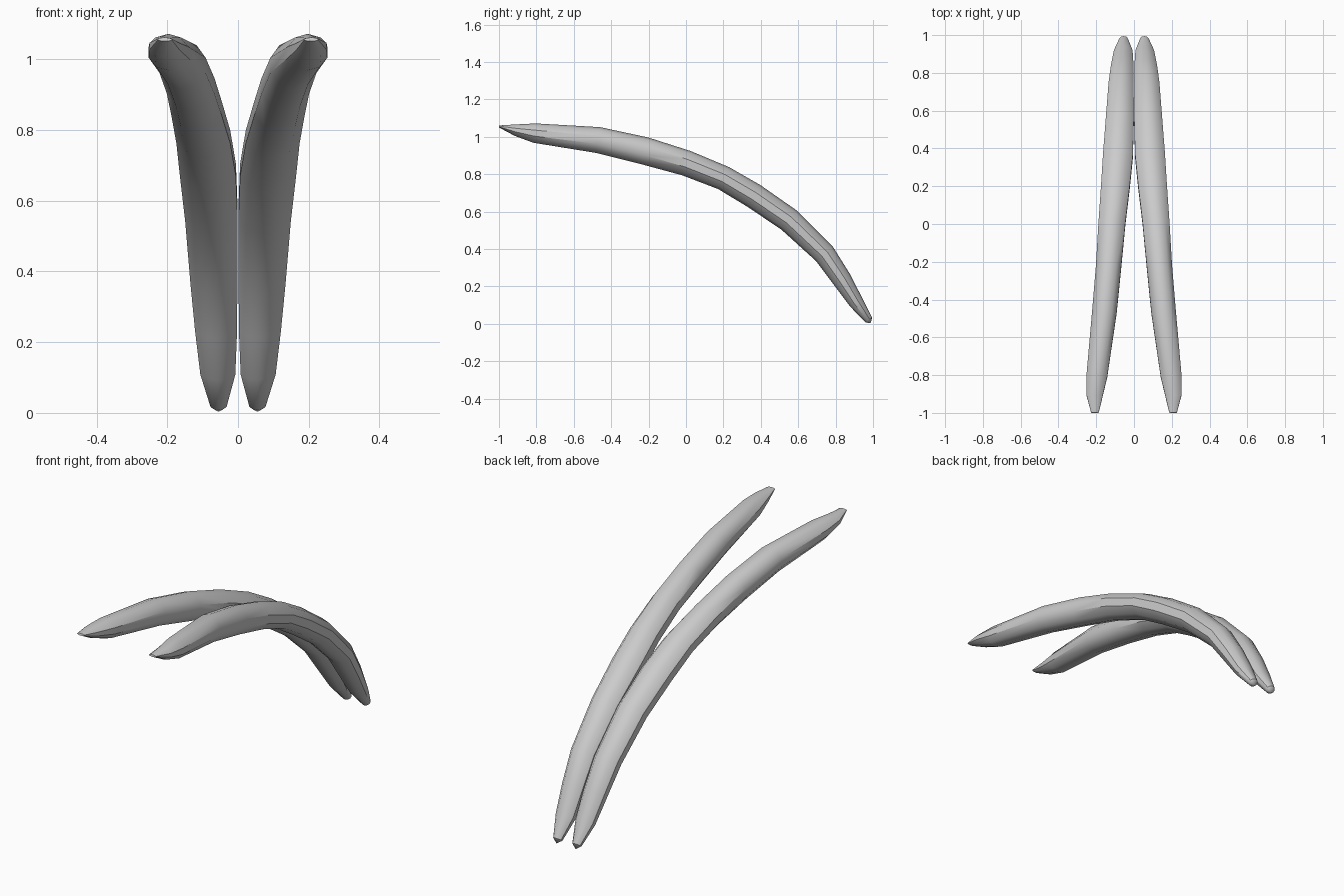
import bpy
import bmesh
from math import cos, sin, pi
from mathutils import Vector

cube = bpy.data.objects.get("Cube")
if cube:
    bpy.data.objects.remove(cube, do_unlink=True)

grey = bpy.data.materials.new("pale grey")
grey.use_nodes = True
colour = (0.6, 0.6, 0.6, 1)
grey.diffuse_color = colour
grey.node_tree.nodes["Principled BSDF"].inputs["Base Color"].default_value = colour

# Stations along one curved horn: x, y, z, half width, half thickness
PATH = [
    (.207, -1.0, 1.056, .020, .005),
    (.208, -.91, 1.036, .043, .030),
    (.197, -.81, 1.020, .056, .050),
    (.157, -.47, .983, .066, .067),
    (.134, -.22, .925, .068, .071),
    (.117, 0, .860, .072, .066),
    (.098, .20, .780, .077, .063),
    (.085, .36, .686, .080, .065),
    (.075, .55, .556, .075, .063),
    (.068, .74, .375, .067, .057),
    (.062, .832, .240, .060, .050),
    (.057, .91, .115, .050, .038),
    (.055, .977, .021, .023, .021),
]
SIDES = 10


def build_horn(name, side):
    bm = bmesh.new()
    rings = []
    for i, (x, y, z, width, thick) in enumerate(PATH):
        # Tilt each cross-section square to the curve
        before, after = PATH[max(i - 1, 0)], PATH[min(i + 1, len(PATH) - 1)]
        run = Vector((0, after[1] - before[1], after[2] - before[2])).normalized()
        up = Vector((0, -run.z, run.y))
        ring = []
        for k in range(SIDES):
            a = 2 * pi * (k + .5) / SIDES
            p = Vector((x + width * 1.04 * cos(a), y, z)) + up * thick * 1.04 * sin(a)
            ring.append(bm.verts.new((side * p.x, p.y, p.z)))
        rings.append(ring)
    # Skin between neighbouring sections
    for a, b in zip(rings, rings[1:]):
        for k in range(SIDES):
            n = (k + 1) % SIDES
            bm.faces.new((a[k], a[n], b[n], b[k]))
    # Blunt front end and slightly pointed lower end
    bm.faces.new(rings[0])
    tip = bm.verts.new((side * .055, .987, .003))
    for k in range(SIDES):
        bm.faces.new((rings[-1][k], rings[-1][(k + 1) % SIDES], tip))
    bmesh.ops.recalc_face_normals(bm, faces=bm.faces)
    mesh = bpy.data.meshes.new(name)
    bm.to_mesh(mesh)
    bm.free()
    mesh.materials.append(grey)
    horn = bpy.data.objects.new(name, mesh)
    bpy.context.collection.objects.link(horn)
    bpy.ops.object.select_all(action="DESELECT")
    horn.select_set(True)
    bpy.context.view_layer.objects.active = horn
    bpy.ops.object.shade_smooth_by_angle(angle=pi / 5)


build_horn("left_horn", 1)
build_horn("right_horn", -1)
